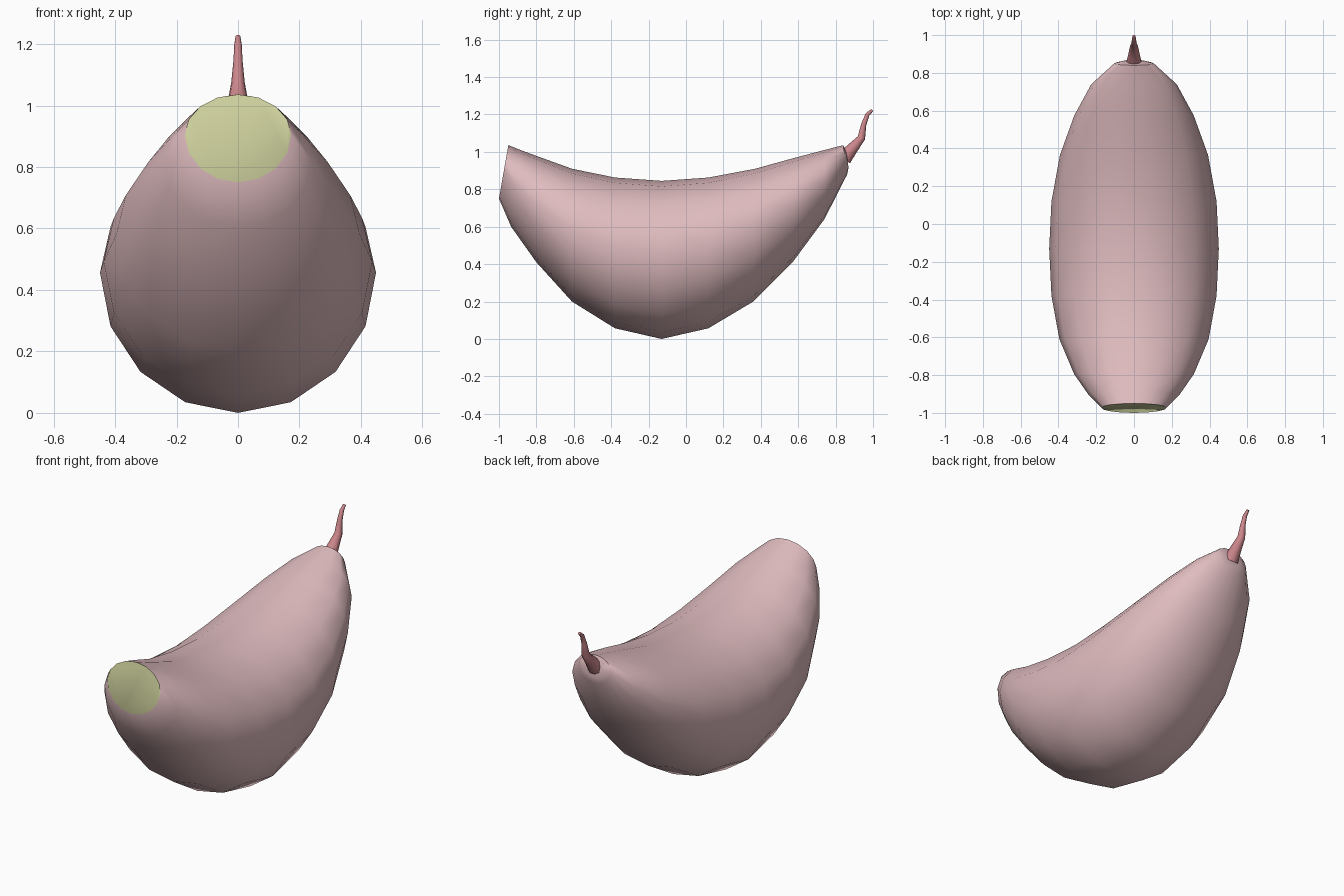
import bpy, bmesh, math
from mathutils import Vector

if "Cube" in bpy.data.objects:
    bpy.data.objects.remove(bpy.data.objects["Cube"])


def material(name, rgb):
    m = bpy.data.materials.new(name)
    m.diffuse_color = (*rgb, 1)
    m.use_nodes = True
    m.node_tree.nodes["Principled BSDF"].inputs["Base Color"].default_value = m.diffuse_color
    return m


skin = material("pink skin", (0.74, 0.50, 0.52))
flesh = material("pale green flesh", (0.66, 0.68, 0.36))
sprout = material("rose stem", (0.60, 0.24, 0.26))


def loft(name, rings, mats, cap_mats):
    """Skin a list of vertex rings and close both ends."""
    bm = bmesh.new()
    loops = [[bm.verts.new(p) for p in r] for r in rings]
    n = len(loops[0])
    for a, b in zip(loops, loops[1:]):
        for i in range(n):
            j = (i + 1) % n
            bm.faces.new((a[i], a[j], b[j], b[i]))
    caps = [bm.faces.new(loops[0]), bm.faces.new(loops[-1])]
    for f, k in zip(caps, cap_mats):
        f.material_index = k
    bmesh.ops.recalc_face_normals(bm, faces=bm.faces)
    me = bpy.data.meshes.new(name)
    bm.to_mesh(me)
    bm.free()
    for m in mats:
        me.materials.append(m)
    ob = bpy.data.objects.new(name, me)
    bpy.context.collection.objects.link(ob)
    bpy.ops.object.select_all(action='DESELECT')
    ob.select_set(True)
    bpy.context.view_layer.objects.active = ob
    bpy.ops.object.shade_smooth_by_angle(angle=math.radians(45))
    return ob


# Clove body: each section is top (y, z), bottom (y, z), half width
sections = [
    (-0.95, 1.036, -1.00, 0.75, 0.173),
    (-0.885, 1.01, -0.935, 0.60, 0.238),
    (-0.79, 0.975, -0.80, 0.41, 0.317),
    (-0.61, 0.91, -0.61, 0.20, 0.395),
    (-0.38, 0.863, -0.38, 0.057, 0.437),
    (-0.13, 0.845, -0.13, 0.00, 0.449),
    (0.12, 0.863, 0.12, 0.057, 0.437),
    (0.37, 0.91, 0.36, 0.20, 0.392),
    (0.58, 0.968, 0.57, 0.41, 0.316),
    (0.74, 1.01, 0.74, 0.64, 0.226),
    (0.84, 1.036, 0.862, 0.88, 0.105),
]
SIDES, SPLIT = 16, 0.54
rings = []
for ty, tz, by, bz, w in sections:
    ring = []
    for i in range(SIDES):
        a = 2 * math.pi * i / SIDES
        c = math.cos(a)
        t = SPLIT + c * ((1 - SPLIT) if c > 0 else SPLIT)
        ring.append((w * math.sin(a), by + (ty - by) * t, bz + (tz - bz) * t))
    rings.append(ring)
# Rounded closing ring at the stem end
end = rings[-1]
mid = sum((Vector(p) for p in end), Vector()) / SIDES
rings.append([mid.lerp(Vector(p), 0.55) + Vector((0, 0.012, 0)) for p in end])
loft("clove_body", rings, [skin, flesh], (1, 0))

# Curling tapered stem: y, z, radius
path = [(0.845, 0.965, 0.043), (0.895, 1.025, 0.031), (0.938, 1.075, 0.022),
        (0.950, 1.145, 0.015), (0.970, 1.200, 0.012), (0.996, 1.224, 0.008)]
pts = [Vector((0, y, z)) for y, z, r in path]
rings = []
for k, (p, row) in enumerate(zip(pts, path)):
    d = (pts[min(k + 1, len(pts) - 1)] - pts[max(k - 1, 0)]).normalized()
    side = Vector((1, 0, 0))
    up = d.cross(side)
    rings.append([p + row[2] * (side * math.cos(a) + up * math.sin(a))
                  for a in (2 * math.pi * i / 10 for i in range(10))])
loft("stem", rings, [sprout], (0, 0))
